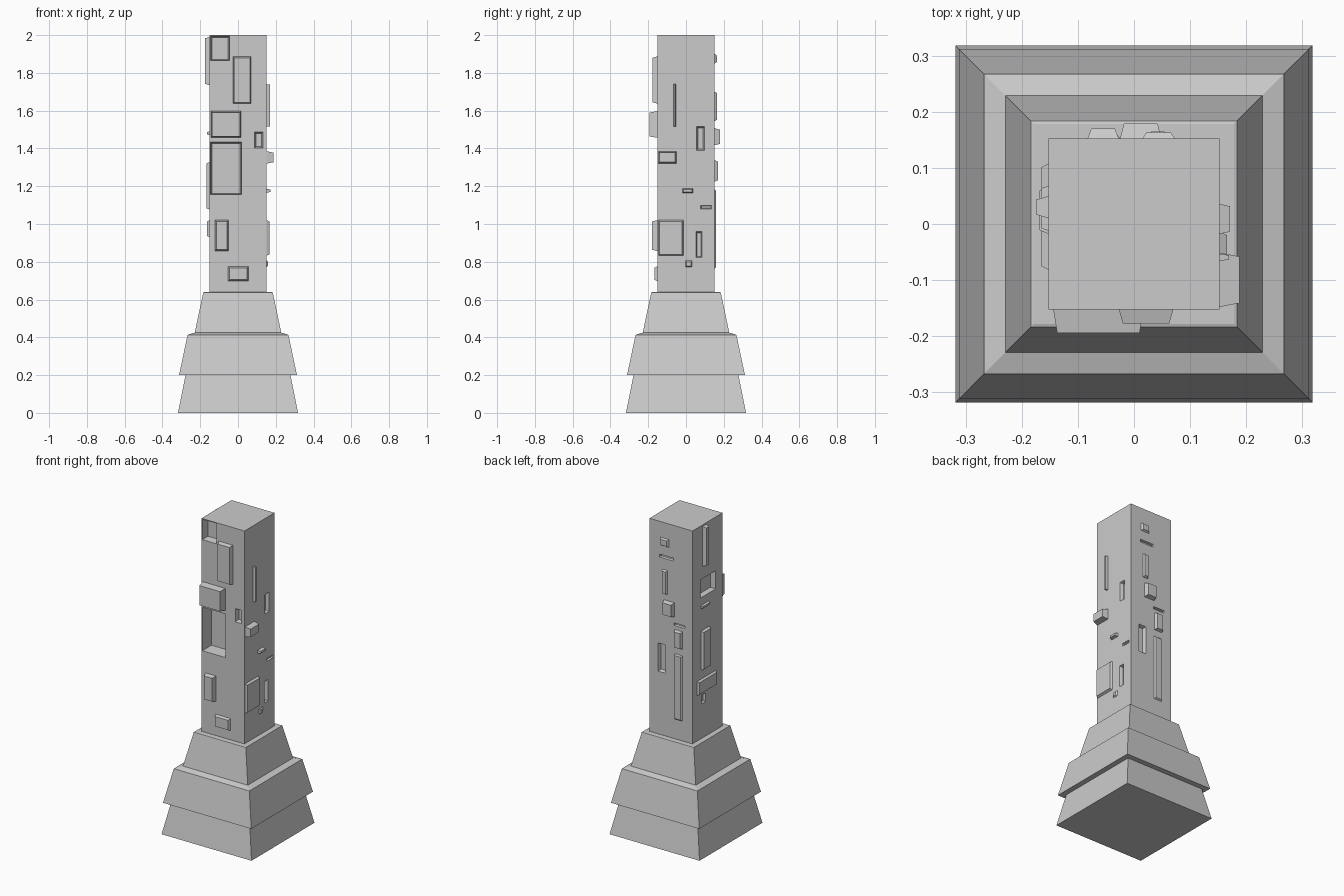
import bpy, bmesh

if "Cube" in bpy.data.objects:
    bpy.data.objects.remove(bpy.data.objects["Cube"])

H = 0.152  # half width of the shaft


def finish(name, bm):
    bmesh.ops.recalc_face_normals(bm, faces=bm.faces)
    mesh = bpy.data.meshes.new(name)
    bm.to_mesh(mesh)
    bm.free()
    obj = bpy.data.objects.new(name, mesh)
    bpy.context.collection.objects.link(obj)
    return obj


def loft(bm, rings):
    """Skin a stack of four-cornered rings and cap both ends."""
    loops = [[bm.verts.new(p) for p in ring] for ring in rings]
    for a, b in zip(loops, loops[1:]):
        for i in range(4):
            j = (i + 1) % 4
            bm.faces.new((a[i], a[j], b[j], b[i]))
    bm.faces.new(loops[0])
    bm.faces.new(loops[-1])


def square(r, z):
    return [(-r, -r, z), (r, -r, z), (r, r, z), (-r, r, z)]


# Map (across, up, out) on each side of the shaft to world space
SIDES = {
    "front": lambda u, z, d: (u, -H - d, z),
    "right": lambda u, z, d: (H + d, u, z),
    "back": lambda u, z, d: (u, H + d, z),
    "left": lambda u, z, d: (-H - d, u, z),
}


def panel(bm, side, u0, u1, z0, z1, depth):
    """Tapered block: positive depth stands out, negative depth cuts in."""
    put = SIDES[side]
    inset = min(0.007, 0.2 * min(u1 - u0, z1 - z0))
    start = -0.004 if depth > 0 else 0.002
    rings = []
    for t, d in ((0, start), (0, 0), (inset, depth)):
        rings.append([put(u0 + t, z0 + t, d), put(u1 - t, z0 + t, d),
                      put(u1 - t, z1 - t, d), put(u0 + t, z1 - t, d)])
    loft(bm, rings)


# Each panel: across min/max, height min/max, depth
PANELS = {
    "front": [
        (-.145, -.045, 1.865, 1.995, -.045),
        (-.027, .07, 1.637, 1.887, .025),
        (-.144, .017, 1.457, 1.597, .042),
        (-.145, .018, 1.155, 1.433, -.08),
        (.087, .132, 1.402, 1.487, -.027),
        (-.122, -.05, .857, 1.02, .028),
        (-.053, .055, .698, .775, .016)],
    "right": [
        (-.066, -.053, 1.515, 1.74, .017),
        (.056, .098, 1.39, 1.515, -.02),
        (-.148, -.051, 1.32, 1.385, .036),
        (-.018, .036, 1.165, 1.187, .019),
        (.078, .136, 1.08, 1.098, -.012),
        (-.146, -.013, .832, 1.02, .014),
        (.052, .086, .822, .96, -.02),
        (-.003, .032, .772, .806, .008)],
    "back": [
        (.015, .073, 1.85, 1.9, .011),
        (-.017, .08, 1.772, 1.79, -.012),
        (.024, .061, 1.545, 1.7, .013),
        (-.025, .049, 1.417, 1.507, .027),
        (-.1, -.02, 1.362, 1.378, -.012),
        (-.083, -.027, 1.225, 1.337, .018),
        (.038, .09, 1.04, 1.22, -.02),
        (-.081, -.024, .765, 1.182, .008)],
    "left": [
        (.01, .05, 1.735, 1.99, .023),
        (-.08, .07, 1.54, 1.657, -.03),
        (-.012, .068, 1.47, 1.49, .013),
        (-.018, .067, 1.077, 1.327, .016),
        (-.082, .108, .93, 1.02, .013),
        (.02, .06, .86, .915, -.012)],
}

# Stepped base: half widths and heights
bm = bmesh.new()
loft(bm, [square(r, z) for r, z in (
    (.318, 0), (.278, .2), (.312, .2), (.267, .413),
    (.229, .425), (.184, .637), (.178, .639))])
finish("stepped_base", bm)

# Square shaft
bm = bmesh.new()
loft(bm, [square(H, .62), square(H, 2)])
shaft = finish("shaft", bm)

# Raised panels and recess cutters
cut = bmesh.new()
for side, items in PANELS.items():
    raised = bmesh.new()
    for item in items:
        panel(raised if item[4] > 0 else cut, side, *item)
    finish(side + "_raised_panels", raised)
cutter = finish("recess_cutter", cut)
cutter.hide_render = True
cutter.display_type = 'WIRE'

# Carve the recesses
mod = shaft.modifiers.new("recesses", 'BOOLEAN')
mod.operation = 'DIFFERENCE'
mod.solver = 'EXACT'
mod.object = cutter
